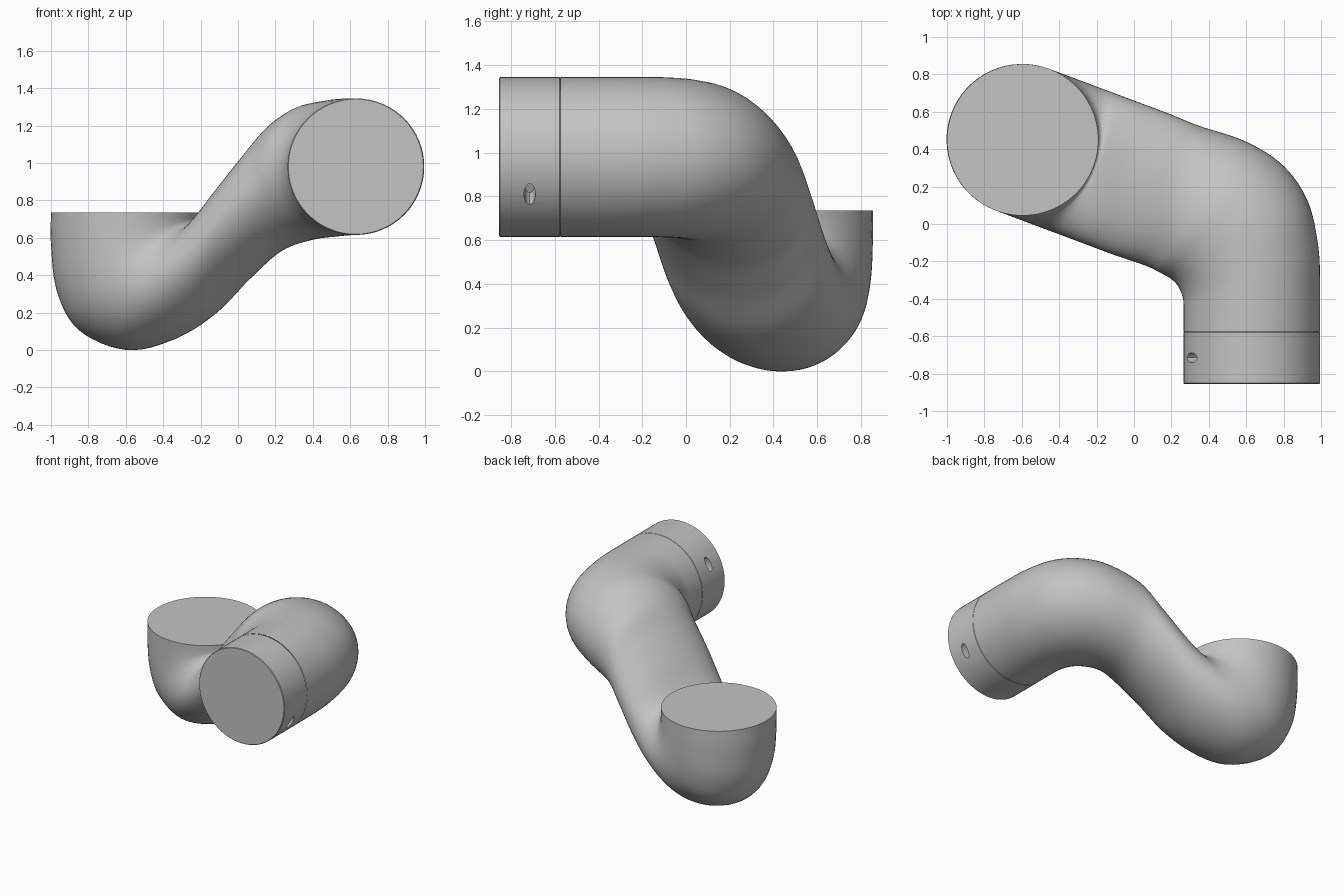
import bpy
import bmesh
import math
from mathutils import Vector, Matrix

cube = bpy.data.objects.get("Cube")
if cube:
    bpy.data.objects.remove(cube, do_unlink=True)

SIDES = 64
STEPS = 6
CUP = Vector((-0.595, 0.45, 0))
ALONG = Vector((0.936, -0.35, 0)).normalized()
ACROSS = Vector((-ALONG.y, ALONG.x, 0))
CUP_RADIUS = 0.405
PIPE_RADIUS = 0.365
PIPE_X, PIPE_Z = 0.63, 0.98
COLLAR_BACK, COLLAR_FRONT = -0.575, -0.855

grey = bpy.data.materials.new("plain grey")
grey.use_nodes = True
grey.diffuse_color = (0.55, 0.55, 0.55, 1)
grey.node_tree.nodes["Principled BSDF"].inputs["Base Color"].default_value = grey.diffuse_color


def make_object(name, bm):
    bmesh.ops.recalc_face_normals(bm, faces=bm.faces)
    mesh = bpy.data.meshes.new(name)
    bm.to_mesh(mesh)
    bm.free()
    mesh.materials.append(grey)
    obj = bpy.data.objects.new(name, mesh)
    bpy.context.collection.objects.link(obj)
    return obj


def activate(obj):
    bpy.ops.object.select_all(action='DESELECT')
    obj.select_set(True)
    bpy.context.view_layer.objects.active = obj


def smooth(obj):
    activate(obj)
    bpy.ops.object.shade_smooth_by_angle(angle=math.radians(35))


def section(low, high, half_width):
    """Ring spanning a low and a high point of the sloping plane."""
    a = CUP + ALONG * low[0] + Vector((0, 0, low[1]))
    b = CUP + ALONG * high[0] + Vector((0, 0, high[1]))
    return (a + b) / 2, ACROSS * half_width, (b - a) / 2


def elbow(outer, inner, bottom, top):
    """Upright ring between two plan points."""
    a, b = Vector((*outer, 0)), Vector((*inner, 0))
    centre = (a + b) / 2 + Vector((0, 0, (bottom + top) / 2))
    return centre, (a - b) / 2, Vector((0, 0, (top - bottom) / 2))


def spline(p0, p1, p2, p3, t):
    return 0.5 * (2 * p1 + (p2 - p0) * t + (2 * p0 - 5 * p1 + 4 * p2 - p3) * t ** 2
                  + (3 * p1 - p0 - 3 * p2 + p3) * t ** 3)


# Rings from the upright cup, up the slope and round the elbow
R = CUP_RADIUS
rings = [
    section((-R, 0.735), (R, 0.735), R),
    section((-R, 0.55), (R, 0.7), R),
    section((-0.37, 0.3), (0.41, 0.69), R),
    section((-0.25, 0.1), (0.425, 0.69), R),
    section((0, 0), (0.45, 0.715), R),
    section((0.24, 0.05), (0.5, 0.78), R),
    section((0.45, 0.17), (0.58, 0.89), R),
    section((0.64, 0.35), (0.72, 1.06), R),
    section((0.85, 0.52), (0.85, 1.21), 0.4),
    elbow((0.6, 0.44), (0.13, -0.255), 0.585, 1.305),
    elbow((0.8, 0.31), (0.2, -0.295), 0.605, 1.335),
    elbow((0.93, 0.12), (0.24, -0.34), 0.613, 1.345),
    elbow((0.985, -0.12), (0.262, -0.4), 0.615, 1.345),
    elbow((0.995, -0.33), (0.265, -0.46), 0.615, 1.345),
    elbow((0.995, COLLAR_BACK), (0.265, COLLAR_BACK), 0.615, 1.345),
]

# Curved pipe body, lofted through the rings
bm = bmesh.new()
padded = [rings[0]] + rings + [rings[-1]]
loops = []
for i in range(len(rings) - 1):
    last = i == len(rings) - 2
    for k in range(STEPS + last):
        centre, side, up = (spline(*[padded[i + j][part] for j in range(4)], k / STEPS)
                            for part in range(3))
        angles = [2 * math.pi * n / SIDES for n in range(SIDES)]
        loops.append([bm.verts.new(centre + side * math.cos(a) + up * math.sin(a))
                      for a in angles])
for a, b in zip(loops, loops[1:]):
    for n in range(SIDES):
        m = (n + 1) % SIDES
        bm.faces.new((a[n], a[m], b[m], b[n]))
bm.faces.new(loops[0])
smooth(make_object("pipe_body", bm))

# Collar at the pipe's front end, with a fine seam
bm = bmesh.new()
place = (Matrix.Translation((PIPE_X, (COLLAR_BACK + COLLAR_FRONT) / 2, PIPE_Z))
         @ Matrix.Rotation(math.pi / 2, 4, 'X'))
bmesh.ops.create_cone(bm, cap_ends=True, segments=SIDES, radius1=PIPE_RADIUS,
                      radius2=PIPE_RADIUS, depth=COLLAR_BACK - COLLAR_FRONT, matrix=place)
rims = [e for e in bm.edges if abs(e.verts[0].co.y - e.verts[1].co.y) < 0.001]
bmesh.ops.bevel(bm, geom=rims, offset=0.004, segments=1, affect='EDGES')
collar = make_object("collar", bm)

# Two opposite oval holes sunk into the collar
for angle in (118, 298):
    turn = Matrix.Rotation(math.radians(angle), 4, 'Y')
    place = (Matrix.Translation((PIPE_X, -0.715, PIPE_Z)) @ turn
             @ Matrix.Translation((0, 0, PIPE_RADIUS)) @ Matrix.Diagonal((0.054, 0.026, 1, 1)))
    bm = bmesh.new()
    bmesh.ops.create_cone(bm, cap_ends=True, segments=20, radius1=1, radius2=1,
                          depth=0.24, matrix=place)
    cutter = make_object("hole_cutter", bm)
    cutter.hide_render = True
    cut = collar.modifiers.new("hole", 'BOOLEAN')
    cut.operation = 'DIFFERENCE'
    cut.solver = 'EXACT'
    cut.object = cutter
    activate(collar)
    bpy.ops.object.modifier_apply(modifier=cut.name)
    bpy.data.objects.remove(cutter, do_unlink=True)
smooth(collar)
